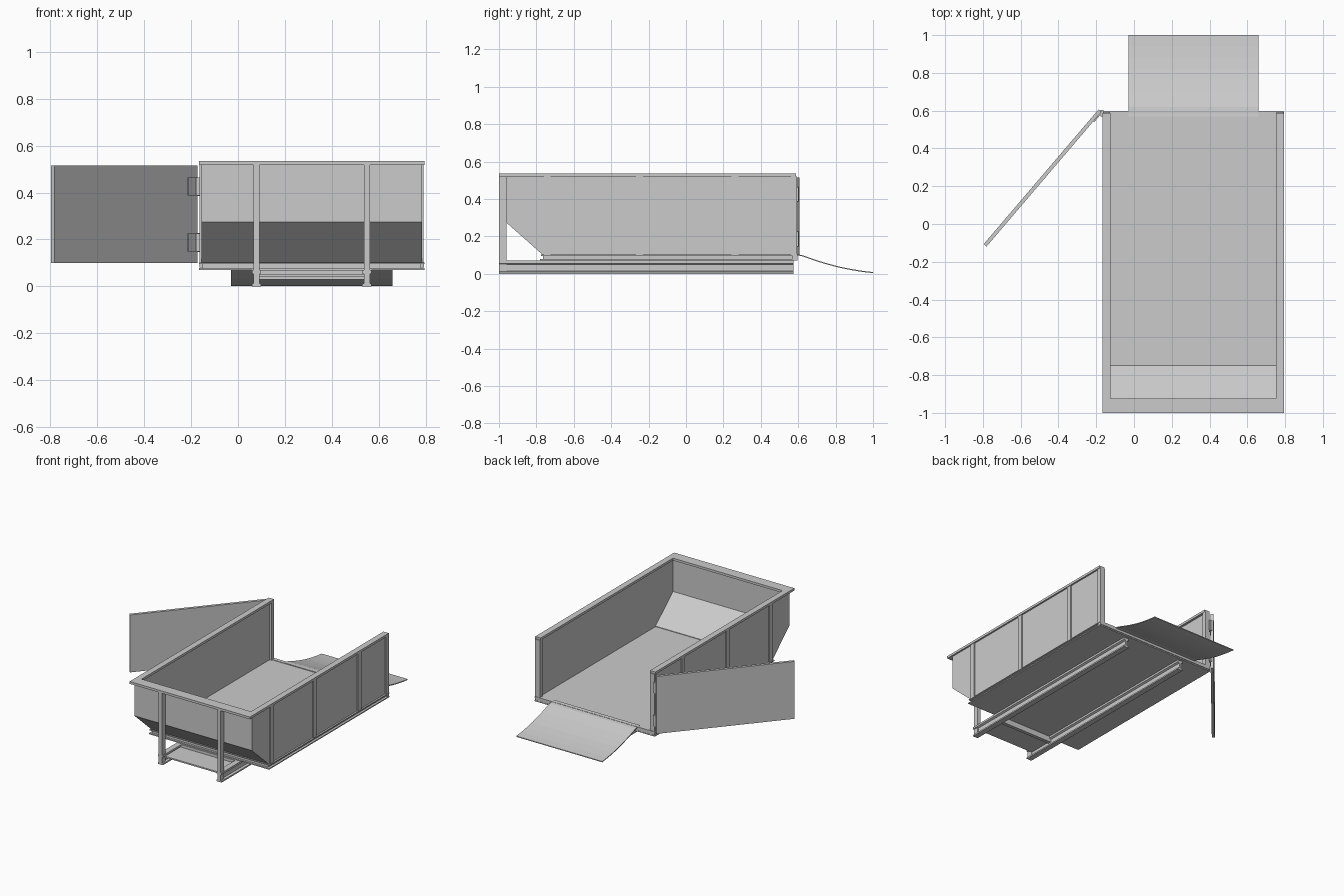
import bpy, bmesh, math
from mathutils import Matrix, Vector

if "Cube" in bpy.data.objects:
    bpy.data.objects.remove(bpy.data.objects["Cube"])

CX = 0.314  # container centre line in x


def prism(name, pts, axis, lo, hi):
    """Extrude a 2D outline along x (pts = y,z) or y (pts = x,z)."""
    bm = bmesh.new()

    def co(p, t):
        return (t, p[0], p[1]) if axis == 'x' else (p[0], t, p[1])
    a = [bm.verts.new(co(p, lo)) for p in pts]
    b = [bm.verts.new(co(p, hi)) for p in pts]
    n = len(pts)
    bm.faces.new(a)
    bm.faces.new(b[::-1])
    for i in range(n):
        bm.faces.new((a[i], a[(i + 1) % n], b[(i + 1) % n], b[i]))
    bmesh.ops.recalc_face_normals(bm, faces=bm.faces)
    me = bpy.data.meshes.new(name)
    bm.to_mesh(me)
    bm.free()
    ob = bpy.data.objects.new(name, me)
    bpy.context.collection.objects.link(ob)
    return ob


def box(name, x0, x1, y0, y1, z0, z1):
    return prism(name, [(y0, z0), (y1, z0), (y1, z1), (y0, z1)], 'x', x0, x1)


def mirrored(s, a, b):
    """Span a..b measured from the centre line, on side s."""
    return sorted((CX + s * a, CX + s * b))


# Floor plate and its channel frame
box("floor", CX - 0.465, CX + 0.465, -0.765, 0.585, 0.078, 0.098)
box("floor_frame_bottom", CX - 0.481, CX + 0.481, -0.78, 0.595, 0.07, 0.078)
box("floor_frame_top", CX - 0.481, CX + 0.481, -0.775, 0.595, 0.096, 0.102)
box("rear_sill", CX - 0.478, CX + 0.478, 0.57, 0.597, 0.08, 0.105)

# Front wall with sloped lower panel
prism("front_wall", [(-0.962, 0.52), (-0.962, 0.275), (-0.765, 0.1),
                     (-0.75, 0.1), (-0.75, 0.106), (-0.95, 0.28), (-0.95, 0.52)],
      'x', CX - 0.468, CX + 0.468)

for s, side in ((-1, "left"), (1, "right")):
    # Side wall, ribs, rear post and top rail
    prism(side + "_wall", [(-0.96, 0.52), (-0.96, 0.275), (-0.765, 0.1),
                           (0.585, 0.1), (0.585, 0.52)],
          'x', *mirrored(s, 0.455, 0.469))
    for i, y in enumerate((-0.742, -0.248, 0.262)):
        box(f"{side}_rib_{i}", *mirrored(s, 0.46, 0.477), y - 0.018, y + 0.018, 0.1, 0.52)
    box(side + "_rear_post", *mirrored(s, 0.44, 0.477), 0.562, 0.594, 0.1, 0.52)
    box(side + "_top_rail", *mirrored(s, 0.438, 0.481), -1, 0.588, 0.518, 0.535)

    # I-beam skid rail and front post
    c = CX + s * 0.235
    half = [(0.02, 0), (0.02, 0.01), (0.006, 0.016), (0.006, 0.05), (0.02, 0.056), (0.02, 0.07)]
    prism(side + "_skid_rail", [(c + x, z) for x, z in half] +
          [(c - x, z) for x, z in reversed(half)], 'y', -1, 0.575)
    box(side + "_front_post", c - 0.013, c + 0.013, -1, -0.96, 0.005, 0.52)

box("front_top_rail", CX - 0.481, CX + 0.481, -1, -0.925, 0.518, 0.535)

# Plate and cross bar between the rails at the front
box("nose_plate", CX - 0.232, CX + 0.232, -0.965, -0.765, 0.04, 0.05)
box("cross_bar", CX - 0.232, CX + 0.232, -0.79, -0.765, 0.03, 0.07)

# Curved loading ramp
curve = [(0.57, 0.107), (0.62, 0.1), (0.7, 0.072), (0.76, 0.054), (0.82, 0.038),
         (0.88, 0.026), (0.94, 0.016), (1.0, 0.009)]
prism("ramp", curve + [(y, z - 0.006) for y, z in reversed(curve)],
      'x', CX - 0.344, CX + 0.344)

# Open door, built along +x from the hinge and swung outwards
hinge = Vector((-0.18, 0.6, 0))
swing = Matrix.Translation(hinge) @ Matrix.Rotation(math.atan2(-0.715, -0.61), 4, 'Z')
parts = [box("door", 0, 0.937, -0.01, 0.01, 0.1, 0.515)]
for i, z in enumerate((0.187, 0.425)):
    parts.append(box(f"hinge_leaf_{i}", -0.005, 0.065, 0.008, 0.016, z - 0.038, z + 0.038))
    box(f"hinge_bracket_{i}", -0.178, -0.158, 0.568, 0.602, z - 0.038, z + 0.038)
    bpy.ops.mesh.primitive_cylinder_add(vertices=16, radius=0.008, depth=0.08,
                                        location=(-0.172, 0.597, z))
    bpy.context.object.name = f"hinge_pin_{i}"
    bpy.ops.object.shade_smooth_by_angle()
for ob in parts:
    ob.data.transform(swing)
